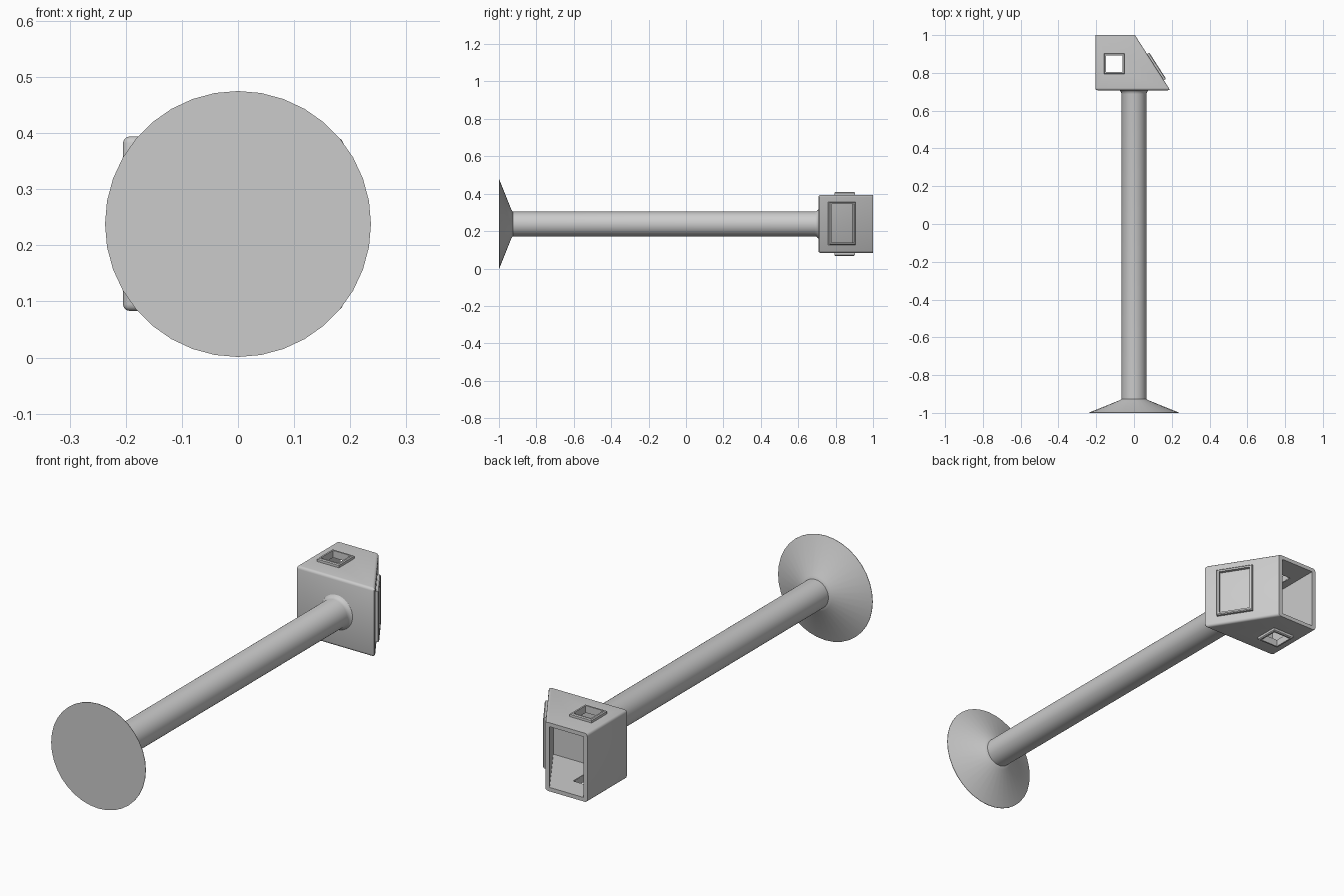
import bpy, bmesh, math
from mathutils import Matrix, Vector

cube = bpy.data.objects.get("Cube")
if cube:
    bpy.data.objects.remove(cube)

AXIS_Z = 0.238
WALL = 0.018
BOTTOM, TOP = 0.083, 0.394

grey = bpy.data.materials.new("light grey")
grey.use_nodes = True
grey.diffuse_color = (0.6, 0.6, 0.6, 1)
grey.node_tree.nodes["Principled BSDF"].inputs["Base Color"].default_value = (0.6, 0.6, 0.6, 1)


def add_object(name, bm):
    bmesh.ops.recalc_face_normals(bm, faces=bm.faces)
    mesh = bpy.data.meshes.new(name)
    bm.to_mesh(mesh)
    bm.free()
    mesh.materials.append(grey)
    obj = bpy.data.objects.new(name, mesh)
    bpy.context.collection.objects.link(obj)
    return obj


def activate(obj):
    bpy.ops.object.select_all(action='DESELECT')
    obj.select_set(True)
    bpy.context.view_layer.objects.active = obj


def smooth(obj):
    activate(obj)
    bpy.ops.object.shade_smooth_by_angle(angle=math.radians(35))


def prism(outline, z0, z1):
    """Upright prism over an x-y outline."""
    bm = bmesh.new()
    face = bm.faces.new([bm.verts.new((x, y, z0)) for x, y in outline])
    ext = bmesh.ops.extrude_face_region(bm, geom=[face])
    verts = [v for v in ext["geom"] if isinstance(v, bmesh.types.BMVert)]
    bmesh.ops.translate(bm, verts=verts, vec=(0, 0, z1 - z0))
    return bm


def lathe(name, profile, sides):
    """Solid of revolution about the long y axis, from (radius, y) points."""
    bm = bmesh.new()
    rings = []
    for r, y in profile:
        rings.append([bm.verts.new((r * math.sin(a), y, AXIS_Z + r * math.cos(a)))
                      for a in (2 * math.pi * i / sides for i in range(sides))])
    for a, b in zip(rings, rings[1:]):
        for i in range(sides):
            j = (i + 1) % sides
            bm.faces.new((a[i], a[j], b[j], b[i]))
    bm.faces.new(rings[0])
    bm.faces.new(rings[-1])
    obj = add_object(name, bm)
    smooth(obj)
    return obj


def frame(name, w, h, rim, low, high, matrix):
    """Rectangular rim with softened outer edges, placed by a matrix."""
    bm = bmesh.new()
    loops = []
    soft = 0.004
    for inset, z in ((0, low), (0, high - soft), (soft, high), (rim, high), (rim, low)):
        x, y = w / 2 - inset, h / 2 - inset
        loops.append([bm.verts.new((sx * x, sy * y, z))
                      for sx, sy in ((-1, -1), (1, -1), (1, 1), (-1, 1))])
    for a, b in zip(loops, loops[1:] + loops[:1]):
        for i in range(4):
            j = (i + 1) % 4
            bm.faces.new((a[i], a[j], b[j], b[i]))
    bm.transform(matrix)
    return add_object(name, bm)


def cut(obj, cutter):
    cutter.hide_render = True
    mod = obj.modifiers.new("cut", 'BOOLEAN')
    mod.operation, mod.solver, mod.object = 'DIFFERENCE', 'EXACT', cutter
    activate(obj)
    bpy.ops.object.modifier_apply(modifier=mod.name)
    bpy.data.objects.remove(cutter)


# Flared disc and long tube
lathe("flared_disc", [(0.237, -1), (0.237, -0.998), (0.078, -0.934), (0.066, -0.926)], 36)
lathe("tube", [(0.066, -0.94), (0.066, 0.688), (0.068, 0.697),
               (0.073, 0.704), (0.08, 0.709), (0.08, 0.715)], 48)

# Housing with one slanted side, rounded everywhere but the open back
FRONT, LEFT = 0.708, -0.205
front_corner, back_corner = Vector((0.192, FRONT)), Vector((0.005, 1.0))
bm = prism([(LEFT, FRONT), front_corner, back_corner, (LEFT, 1.0)], BOTTOM, TOP)
edges = [e for e in bm.edges if not all(v.co.y > 0.99 for v in e.verts)]
bmesh.ops.bevel(bm, geom=edges, offset=0.012, segments=3, profile=0.5, affect='EDGES')
housing = add_object("housing", bm)

# Hollow inside, open to the back
cavity = prism([(LEFT + WALL, FRONT + WALL), (0.157, FRONT + WALL), (-0.016, 1.0),
                (-0.016, 1.1), (LEFT + WALL, 1.1)], BOTTOM + WALL, TOP - WALL)
cut(housing, add_object("cavity_cutter", cavity))

# Square ports through the roof and floor
port_x, port_y, port = -0.104, 0.848, 0.11
half = port / 2 - 0.01
hole = prism([(port_x + sx * half, port_y + sy * half)
              for sx, sy in ((-1, -1), (1, -1), (1, 1), (-1, 1))], 0, 0.5)
cut(housing, add_object("port_cutter", hole))
smooth(housing)

# Raised rims round both ports
for name, z, angle in (("top_port_rim", TOP, 0), ("bottom_port_rim", BOTTOM, math.pi)):
    place = Matrix.Translation((port_x, port_y, z)) @ Matrix.Rotation(angle, 4, 'X')
    frame(name, port, port, 0.011, -WALL + 0.002, 0.015, place)

# Raised window frame on the slanted side
along = (back_corner - front_corner).normalized()
u = Vector((along.x, along.y, 0))
v = Vector((0, 0, 1))
n = u.cross(v)
middle = front_corner + along * ((0.83 - FRONT) / along.y)
place = Matrix((u, v, n)).transposed().to_4x4()
place.translation = (middle.x, middle.y, 0.241)
frame("window_frame", 0.166, 0.23, 0.012, -0.01, 0.014, place)
